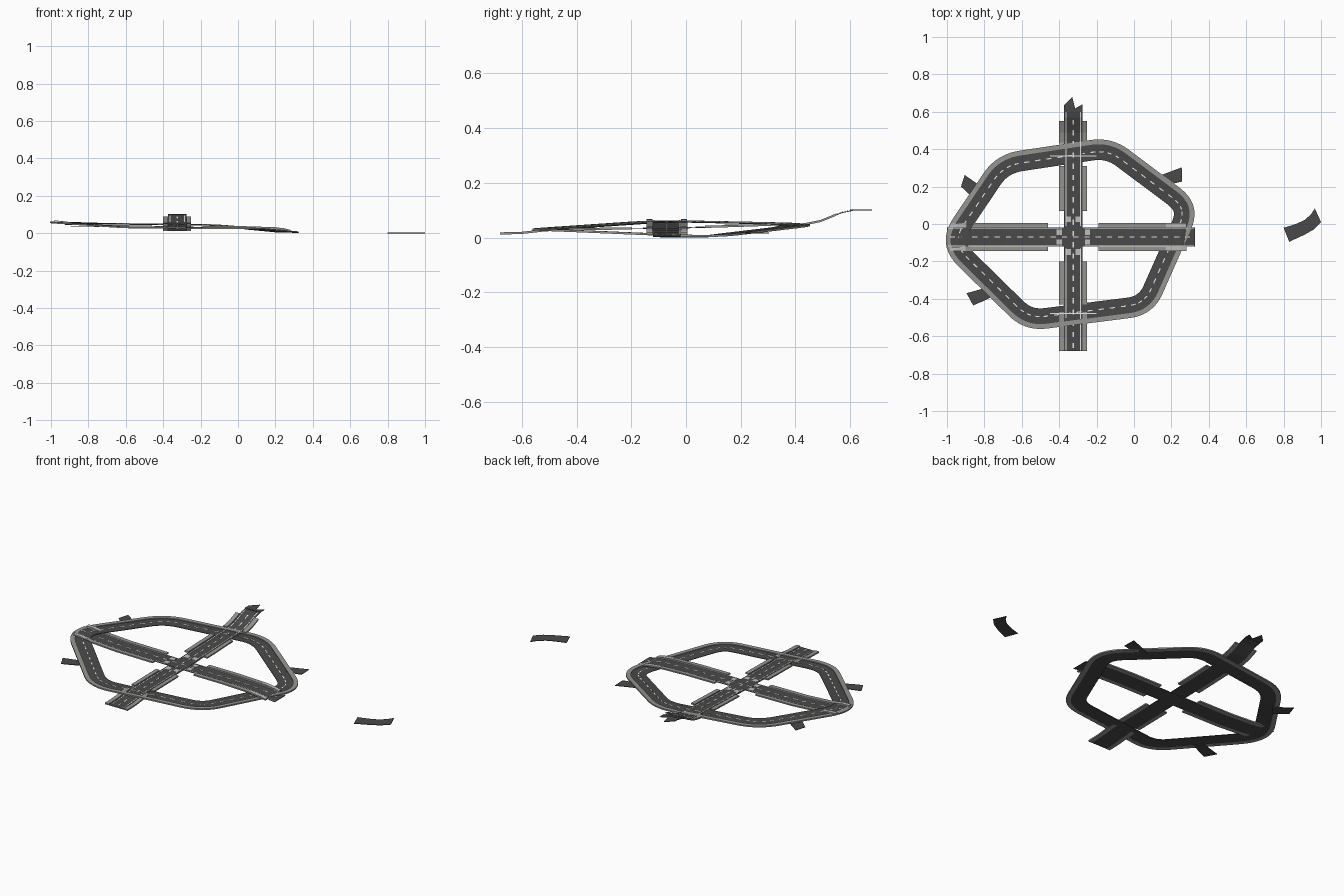
import bpy, bmesh
from mathutils import Vector

if "Cube" in bpy.data.objects:
    bpy.data.objects.remove(bpy.data.objects["Cube"])


def material(name, rgb):
    m = bpy.data.materials.new(name)
    m.use_nodes = True
    m.diffuse_color = (*rgb, 1)
    m.node_tree.nodes["Principled BSDF"].inputs["Base Color"].default_value = (*rgb, 1)
    return m


ASPHALT = material("asphalt", (0.068, 0.068, 0.068))
PAVING = material("paving_grey", (0.3, 0.3, 0.28))
CONCRETE = material("pale_concrete", (0.52, 0.52, 0.51))
WHITE = material("white_paint", (0.85, 0.85, 0.85))


def finish(name, bm, mat):
    bmesh.ops.recalc_face_normals(bm, faces=bm.faces)
    me = bpy.data.meshes.new(name)
    bm.to_mesh(me)
    bm.free()
    me.materials.append(mat)
    ob = bpy.data.objects.new(name, me)
    bpy.context.collection.objects.link(ob)


def sweep(bm, path, a, b, lift, thick, closed=False):
    """Slab following a path between two sideways offsets (positive = left)."""
    n = len(path)
    rings = []
    for i, p in enumerate(path):
        before = path[i - 1] if closed or i else p
        after = path[(i + 1) % n] if closed or i < n - 1 else p
        t = after - before
        side = Vector((-t.y, t.x, 0)).normalized()
        rings.append([bm.verts.new(p + side * o + Vector((0, 0, h)))
                      for o, h in ((a, lift), (b, lift), (b, lift - thick), (a, lift - thick))])
    for i in range(n if closed else n - 1):
        r, s = rings[i], rings[(i + 1) % n]
        for k in range(4):
            j = (k + 1) % 4
            bm.faces.new((r[k], r[j], s[j], s[k]))
    if not closed:
        bm.faces.new(rings[0])
        bm.faces.new(rings[-1])


def strip(name, path, a, b, mat, lift=0.0, thick=0.003, closed=False):
    bm = bmesh.new()
    sweep(bm, path, min(a, b), max(a, b), lift, thick, closed)
    finish(name, bm, mat)


def cut(path, s0, s1):
    """Part of a path between two distances along it."""
    out, run = [], 0.0
    for p, q in zip(path, path[1:]):
        d = (q - p).length
        lo, hi = max(s0, run), min(s1, run + d)
        if hi - lo > 1e-5:
            if not out:
                out.append(p.lerp(q, (lo - run) / d))
            out.append(p.lerp(q, (hi - run) / d))
        run += d
    return out


def dashes(name, path, offset, lift, dash=0.028, gap=0.032, width=0.006):
    bm = bmesh.new()
    total = sum((q - p).length for p, q in zip(path, path[1:]))
    s = gap / 2
    while s + dash < total:
        sweep(bm, cut(path, s, s + dash), offset - width / 2, offset + width / 2, lift, 0.0008)
        s += dash + gap
    finish(name, bm, WHITE)


def plate(name, outline, z, mat, thick=0.003):
    bm = bmesh.new()
    face = bm.faces.new([bm.verts.new((x, y, z)) for x, y in outline])
    ext = bmesh.ops.extrude_face_region(bm, geom=[face])
    for v in ext["geom"]:
        if isinstance(v, bmesh.types.BMVert):
            v.co.z -= thick
    finish(name, bm, mat)


def between(path, axis, lo, hi):
    """Part of a straight road between two coordinates."""
    def at(c):
        for p, q in zip(path, path[1:]):
            if p[axis] <= c <= q[axis]:
                return p.lerp(q, (c - p[axis]) / (q[axis] - p[axis]))
        return path[-1].copy()
    return [at(lo)] + [p for p in path if lo < p[axis] < hi] + [at(hi)]


# Straight cross roads, given as (distance along axis, height)
CX, CY = -0.325, -0.07
EW = [(-1, .062), (-.94, .06), (-.87, .049), (-.7, .039), (-.3, .035), (0, .034),
      (.18, .028), (.25, .02), (.29, .009), (.325, .005)]
NS = [(-.68, .014), (-.6, .016), (-.52, .025), (-.45, .029), (-.3, .031), (0, .036), (.2, .042),
      (.34, .047), (.44, .049), (.49, .059), (.53, .075), (.57, .092), (.61, .1)]
ew_path = [Vector((x, CY, z)) for x, z in EW]
ns_path = [Vector((CX, y, z)) for y, z in NS]

strip("east_west_road", ew_path, -0.05, 0.05, ASPHALT)
strip("north_south_road", ns_path, -0.05, 0.05, ASPHALT, 0.0006)
dashes("east_west_dashes", ew_path, 0, 0.0016)
dashes("north_south_dashes", ns_path, 0, 0.0022)

for side, tag in ((1, "left"), (-1, "right")):
    # Edge lines and raised pavements on both sides of each road
    for label, path, axis, line, lines, pavements in (
            ("east_west", ew_path, 0, .045, ((-.995, -.385), (-.265, .32)), ((-.92, -.46), (-.19, .28))),
            ("north_south", ns_path, 1, .037, ((-.675, -.13), (-.01, .6)),
             ((-.68, -.47), (-.43, -.2), (.07, .31), (.43, .55)))):
        for lo, hi in lines:
            strip(label + "_edge_line_" + tag, between(path, axis, lo, hi),
                  side * line, side * (line + .004), WHITE, 0.0024, 0.001)
        for lo, hi in pavements:
            strip(label + "_pavement_" + tag, between(path, axis, lo, hi),
                  side * .05, side * .075, PAVING, .005, .008)
    # Pale ramps at the road ends and stop bars at the crossing
    for lo, hi in ((-.985, -.9), (.17, .28)):
        strip("end_ramp_" + tag, between(ew_path, 0, lo, hi), side * .052, side * .074, CONCRETE, 0.0062, 0.007)
    for label, path, axis, spans in (("north_south", ns_path, 1, ((-.165, -.135), (.01, .04))),
                                     ("east_west", ew_path, 0, ((-.415, -.385), (-.262, -.235)))):
        for lo, hi in spans:
            strip(label + "_stop_bar_" + tag, between(path, axis, lo, hi),
                  side * .012, side * .04, CONCRETE, 0.002, 0.001)

# Torn end of the north road
plate("north_road_tip", [(-.375, .635), (-.33, .68), (-.315, .618), (-.275, .64), (-.275, .6), (-.375, .6)],
      0.102, ASPHALT)

# Ring road: outer corners with their rounding lengths, running anticlockwise
CORNERS = [((.364, .104, .001), .15), ((-.12, .466, .044), .115), ((-.736, .373, .05), .125),
           ((-1.06, -.107, .06), .17), ((-.584, -.574, .028), .12), ((.102, -.487, .026), .125)]
points = [Vector(c) for c, _ in CORNERS]
ring = []
for i, (c, (_, size)) in enumerate(zip(points, CORNERS)):
    start = c + (points[i - 1] - c).normalized() * size
    end = c + (points[(i + 1) % 6] - c).normalized() * size
    for k in range(11):
        t = k / 10
        ring.append(start.lerp(c, t).lerp(c.lerp(end, t), t))

strip("ring_road", ring, 0.024, 0.11, ASPHALT, 0.001, 0.003, True)
strip("ring_pavement", ring, 0.0, 0.026, PAVING, 0.005, 0.008, True)
dashes("ring_dashes", ring + ring[:1], 0.066, 0.002)

# Thin painted lines where the ring meets the north and south roads
for y, z in ((.362, .053), (-.482, .033)):
    plate("ring_crossing_line", [(-.45, y), (-.2, y), (-.2, y + .005), (-.45, y + .005)], z, WHITE, 0.001)

# Broken-off side roads and a detached piece
plate("north_west_stub", [(-.925, .2), (-.905, .262), (-.845, .22), (-.81, .19), (-.86, .14)], 0.047, ASPHALT)
plate("south_west_stub", [(-.895, -.37), (-.77, -.335), (-.74, -.38), (-.8, -.41), (-.86, -.435)],
      0.036, ASPHALT)
plate("north_east_stub", [(.12, .252), (.255, .303), (.258, .227), (.16, .205)], 0.018, ASPHALT)
plate("detached_road", [(.8, -.02), (.83, -.095), (.91, -.058), (.96, -.03), (1.0, .01), (.967, .083),
                        (.945, .05), (.91, .02), (.86, -.002)], 0.003, ASPHALT)
